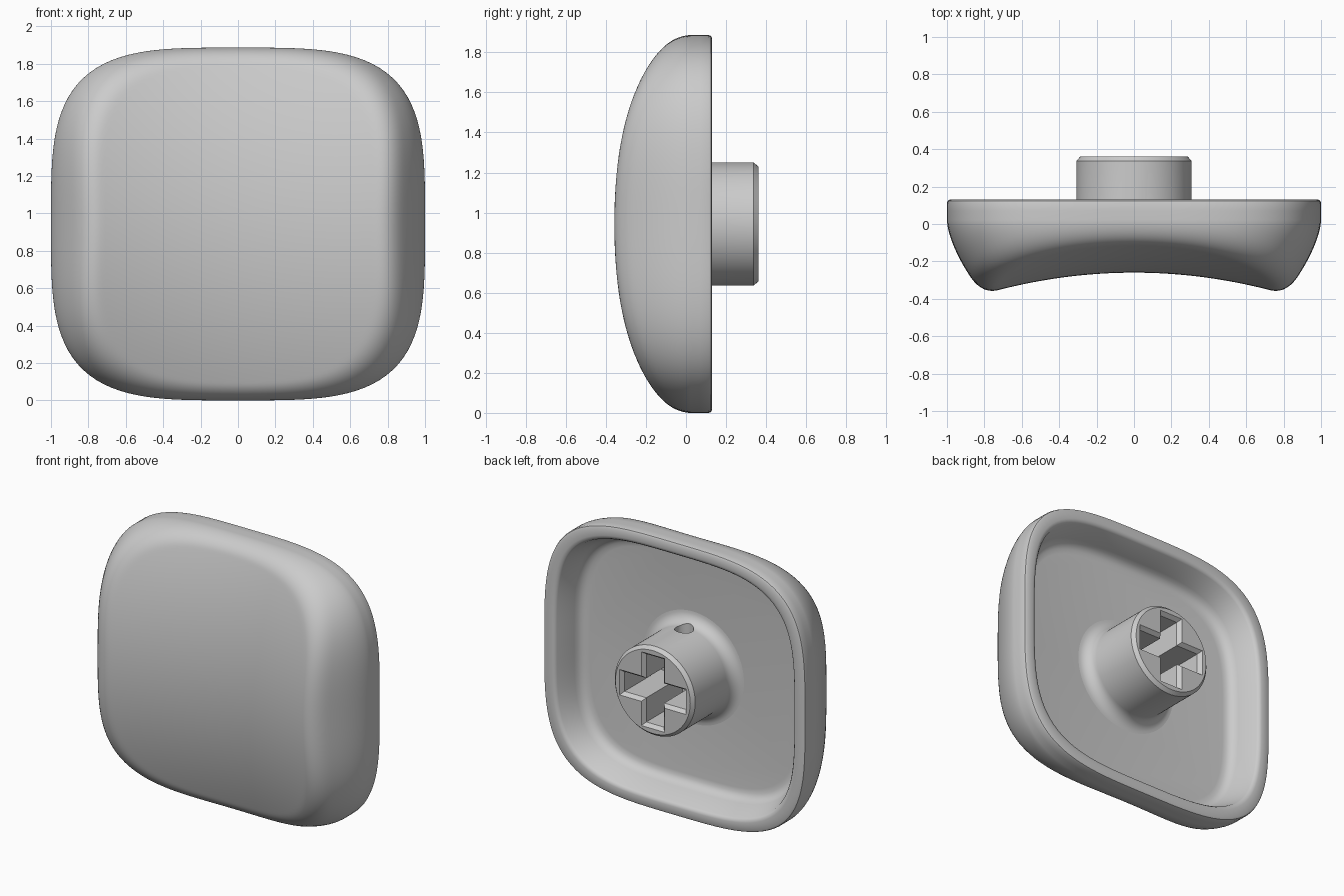
import bpy, bmesh, math

if "Cube" in bpy.data.objects:
    bpy.data.objects.remove(bpy.data.objects["Cube"])

HALF_X, HALF_Z, MID_Z = 1.0, 0.943, 0.943
POWER, SEG = 3.66, 160
FLOOR = -0.08


def loft(name, rings):
    """Skin a list of equal-length point rings and close both ends."""
    bm = bmesh.new()
    loops = [[bm.verts.new(p) for p in ring] for ring in rings]
    for a, b in zip(loops, loops[1:]):
        n = len(a)
        for i in range(n):
            j = (i + 1) % n
            bm.faces.new((a[i], a[j], b[j], b[i]))
    bm.faces.new(loops[0])
    bm.faces.new(loops[-1])
    bmesh.ops.recalc_face_normals(bm, faces=bm.faces)
    mesh = bpy.data.meshes.new(name)
    bm.to_mesh(mesh)
    bm.free()
    obj = bpy.data.objects.new(name, mesh)
    bpy.context.collection.objects.link(obj)
    return obj


def activate(obj):
    bpy.ops.object.select_all(action='DESELECT')
    obj.select_set(True)
    bpy.context.view_layer.objects.active = obj


def smooth(obj, angle):
    activate(obj)
    bpy.ops.object.shade_smooth_by_angle(angle=math.radians(angle))


def cut(obj, cutter):
    mod = obj.modifiers.new("cut", 'BOOLEAN')
    mod.operation, mod.solver, mod.object = 'DIFFERENCE', 'EXACT', cutter
    activate(obj)
    bpy.ops.object.modifier_apply(modifier=mod.name)
    bpy.data.objects.remove(cutter)


def outline(s):
    """Rounded-square outline scaled by s, as (x, z offset) pairs."""
    pts = []
    for i in range(SEG):
        a = 2 * math.pi * i / SEG
        c, d = math.cos(a), math.sin(a)
        r = s / (abs(c) ** POWER + abs(d) ** POWER) ** (1 / POWER)
        pts.append((HALF_X * r * c, HALF_Z * r * d))
    return pts


def front_y(x, z, s):
    """Saddle-shaped face blended smoothly into the curved side wall."""
    face = -0.26 - 0.177 * x * x + 0.2 * z * z
    wall = 0.02 - 1.12 * max(1 - s, 0) ** 0.63
    k = 0.12
    h = max(k - abs(face - wall), 0) / k
    return max(face, wall) + h * h * k / 4


# Cap: dished front, side wall, rounded rim and hollow back
rings = []
STEPS = 44
for i in range(STEPS):
    s = 1 - (1 - (i + 0.6) / (STEPS + 0.6)) ** 2
    rings.append([(x, front_y(x, z, s), MID_Z + z) for x, z in outline(s)])
for s, y in [(1, 0.022), (1, 0.07), (1, 0.112), (0.996, 0.124), (0.985, 0.13),
             (0.935, 0.13), (0.918, 0.126), (0.907, 0.112), (0.868, -0.02),
             (0.858, -0.045), (0.842, -0.064), (0.82, -0.076), (0.79, FLOOR)]:
    rings.append([(x, y, MID_Z + z) for x, z in outline(s)])
cap = loft("key_cap", rings)
smooth(cap, 40)


# Stem: round post with a flared base and chamfered end
def circle(r, y, n=96):
    return [(r * math.cos(2 * math.pi * i / n), y,
             MID_Z + r * math.sin(2 * math.pi * i / n)) for i in range(n)]


R, F = 0.307, 0.08
profile = [(R + F, FLOOR - 0.02)]
for i in range(9):
    a = math.pi / 2 * i / 8
    profile.append((R + F * (1 - math.sin(a)), FLOOR + F * (1 - math.cos(a))))
profile += [(R, 0.338), (0.286, 0.362)]
stem = loft("stem", [circle(r, y) for r, y in profile])


# Cross-shaped socket with a chamfered mouth
def cross(long, wide, y):
    quarter = [(long, -wide), (long, wide), (wide, wide)]
    pts = []
    for _ in range(4):
        pts += [(x, y, MID_Z + z) for x, z in quarter]
        quarter = [(-z, x) for x, z in quarter]
    return pts


cut(stem, loft("socket_cutter", [cross(0.235, 0.068, -0.06), cross(0.235, 0.068, 0.335),
                                 cross(0.262, 0.095, 0.372)]))

# Small vent hole through the top of the stem
vent = [[(0.06 * math.cos(2 * math.pi * i / 32), 0.02 + 0.06 * math.sin(2 * math.pi * i / 32), z)
         for i in range(32)] for z in (MID_Z + 0.15, MID_Z + 0.45)]
cut(stem, loft("vent_cutter", vent))
smooth(stem, 30)
